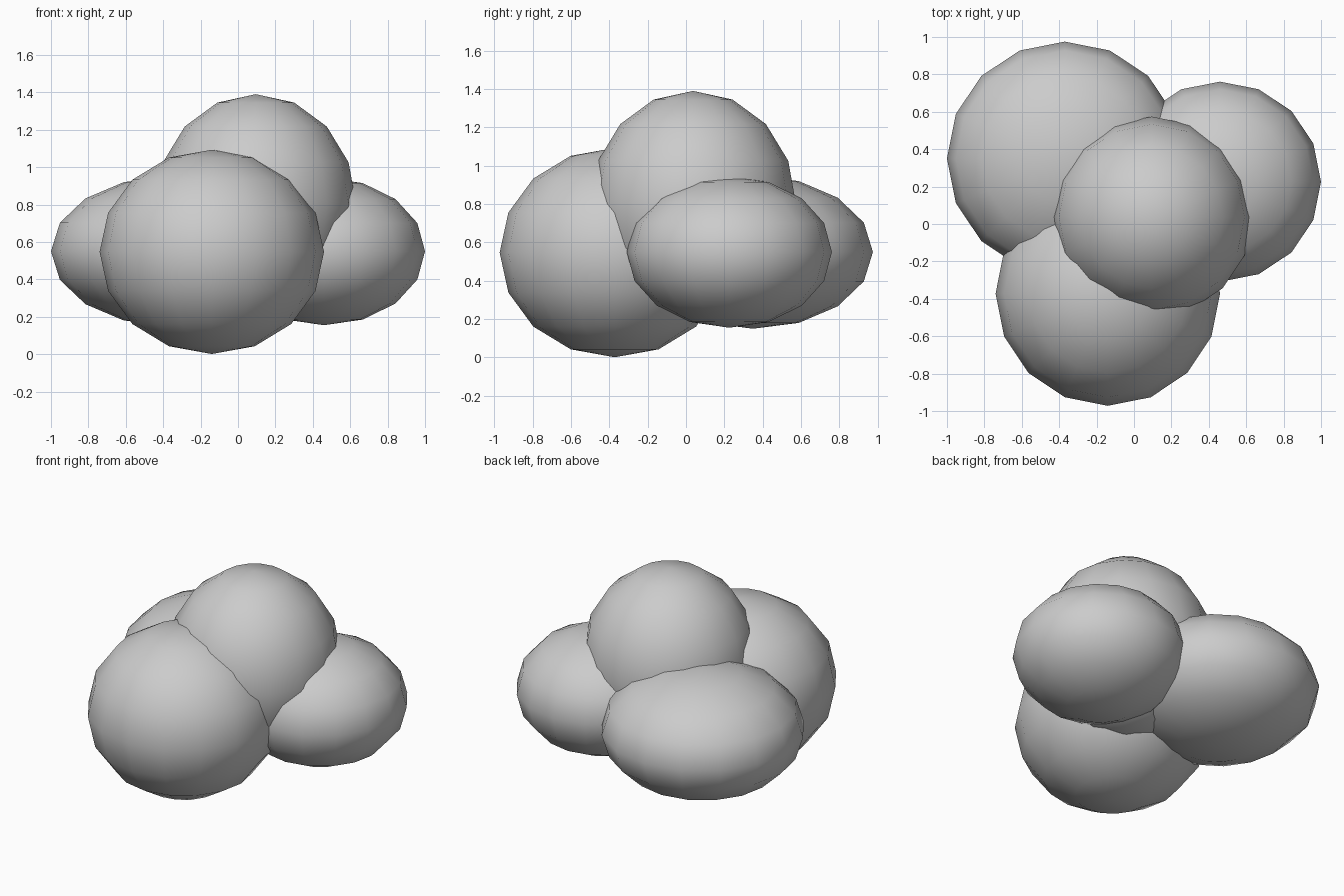
import bpy

if "Cube" in bpy.data.objects:
    bpy.data.objects.remove(bpy.data.objects["Cube"])

# Four overlapping squashed spheres: name, centre, radii
BLOBS = [
    ("front_lobe", (-0.14, -0.372, 0.547), (0.60, 0.60, 0.546)),
    ("back_left_lobe", (-0.37, 0.35, 0.55), (0.63, 0.625, 0.40)),
    ("right_lobe", (0.46, 0.226, 0.55), (0.54, 0.535, 0.395)),
    ("top_lobe", (0.095, 0.037, 0.80), (0.537, 0.537, 0.59)),
]


def add_lobe(name, centre, radii):
    bpy.ops.mesh.primitive_uv_sphere_add(segments=16, ring_count=8, radius=1, location=centre)
    obj = bpy.context.object
    obj.name = name
    obj.scale = radii
    bpy.ops.object.transform_apply(location=False, rotation=False, scale=True)
    bpy.ops.object.shade_smooth()


for blob in BLOBS:
    add_lobe(*blob)
